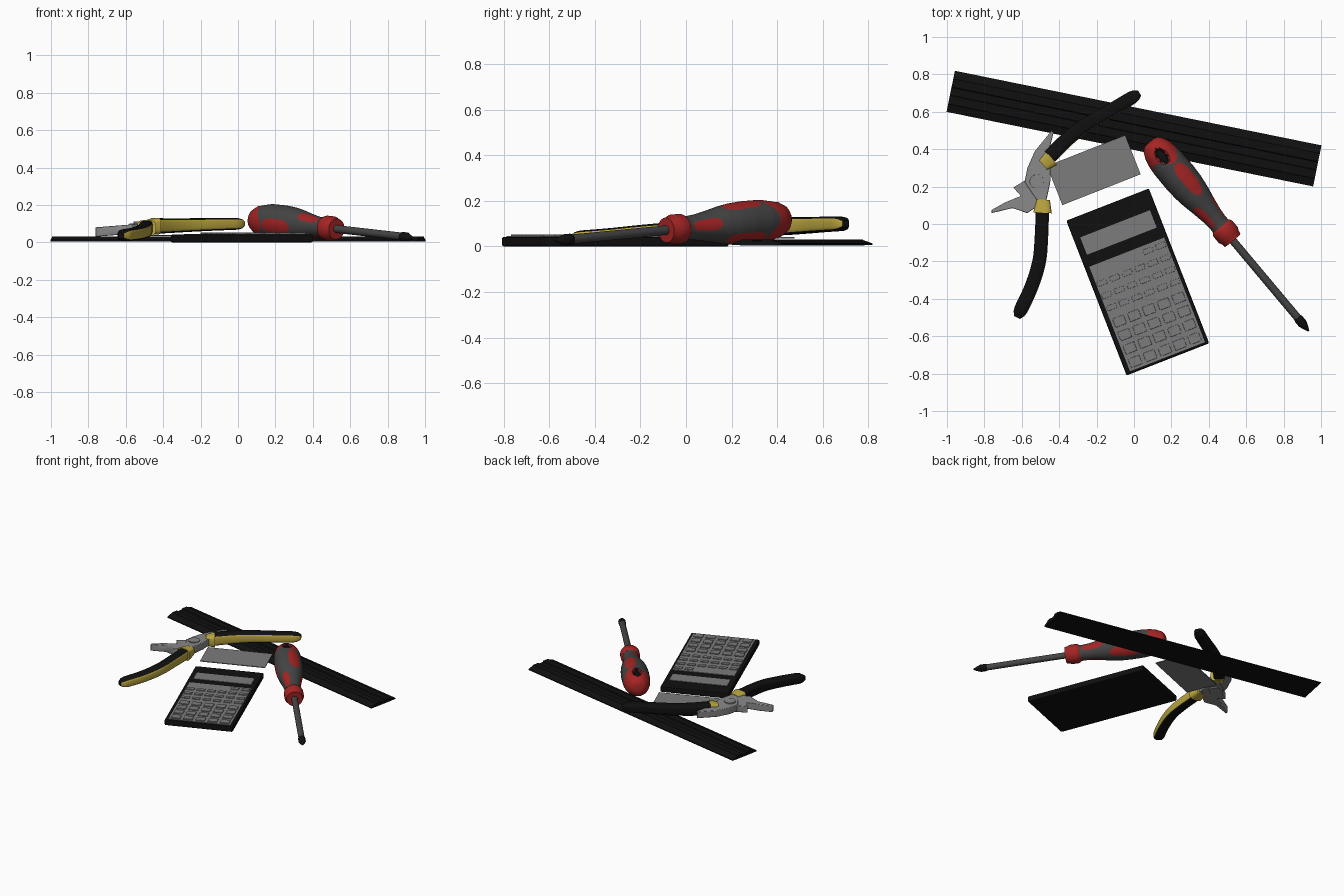
import bpy, bmesh, math
from mathutils import Matrix, Vector, geometry

if "Cube" in bpy.data.objects:
    bpy.data.objects.remove(bpy.data.objects["Cube"])


def material(name, r, g, b):
    m = bpy.data.materials.new(name)
    m.use_nodes = True
    m.diffuse_color = (r, g, b, 1)
    m.node_tree.nodes["Principled BSDF"].inputs["Base Color"].default_value = (r, g, b, 1)
    return m


BLACK = material("black", .005, .005, .005)
GREY = material("panel grey", .2, .2, .2)
STEEL = material("steel", .25, .25, .25)
DARK = material("dark grey", .06, .06, .06)
RED = material("red", .38, .018, .018)
YELLOW = material("yellow", .5, .38, .05)


def finish(bm, name, mats, matrix=Matrix(), smooth=True, bevel=0):
    bmesh.ops.recalc_face_normals(bm, faces=bm.faces)
    mesh = bpy.data.meshes.new(name)
    bm.to_mesh(mesh)
    bm.free()
    ob = bpy.data.objects.new(name, mesh)
    bpy.context.collection.objects.link(ob)
    for m in mats:
        mesh.materials.append(m)
    ob.matrix_world = matrix
    if bevel:
        mod = ob.modifiers.new("Bevel", "BEVEL")
        mod.width, mod.segments = bevel, 2
    if smooth:
        bpy.ops.object.select_all(action="DESELECT")
        ob.select_set(True)
        bpy.context.view_layer.objects.active = ob
        bpy.ops.object.shade_smooth_by_angle(angle=math.radians(35))
    return ob


def box(name, mat, size, centre, matrix=Matrix(), bevel=0):
    bm = bmesh.new()
    bmesh.ops.create_cube(bm, size=1)
    bmesh.ops.scale(bm, vec=size, verts=bm.verts)
    bmesh.ops.translate(bm, vec=centre, verts=bm.verts)
    return finish(bm, name, [mat], matrix, False, bevel)


def skin(bm, rings):
    """Join rings of points with quads and close both ends."""
    loops = [[bm.verts.new(p) for p in ring] for ring in rings]
    n = len(loops[0])
    for a, b in zip(loops, loops[1:]):
        for i in range(n):
            bm.faces.new((a[i], a[(i + 1) % n], b[(i + 1) % n], b[i]))
    bm.faces.new(loops[0])
    bm.faces.new(loops[-1])


def prism(name, mat, outline, z0, z1, slope=0, bevel=0):
    bm = bmesh.new()
    skin(bm, [[(x, y, z + slope * (x + .52)) for x, y in outline] for z in (z0, z1)])
    return finish(bm, name, [mat], bevel=bevel)


def placed(x, y, z, angle, pitch=0):
    return (Matrix.Translation((x, y, z)) @ Matrix.Rotation(math.radians(angle), 4, "Z")
            @ Matrix.Rotation(math.radians(pitch), 4, "Y"))


# Ruler: grooved profile pushed along its length
half = [(.02, .023), (.024, .031), (.068, .031), (.072, .027), (.112, .013), (.112, .006), (.06, .005)]
profile = half + [(-v, z) for v, z in reversed(half)]
bm = bmesh.new()
skin(bm, [[(x, v, z) for v, z in profile] for x in (-1, 1)])
finish(bm, "ruler", [BLACK], placed(0, .51, 0, -11.5), False)

# Card
box("card", GREY, (.45, .225, .005), (0, 0, 0), placed(-.215, .288, .038, 21.5))

# Calculator
calc = placed(.02, -.31, 0, 21.3)
box("calculator_body", BLACK, (.474, .888, .042), (0, 0, .021), calc, .008)
box("calculator_screen", GREY, (.4, .1, .005), (0, .284, .0425), calc)
box("calculator_panel", GREY, (.43, .6, .006), (.003, -.13, .043), calc)
for row in range(4):
    for col in range(6):
        if row > 0 or col > 3:
            box("small_key", GREY, (.054, .028, .008), (-.18 + .073 * col, .136 - .07 * row, .048), calc, .002)
    for col in range(5):
        box("large_key", GREY, (.064, .05, .009), (-.167 + .085 * col, -.16 - .077 * row, .049), calc, .003)


# Screwdriver, turned about its own x axis
def lathe(bm, stations, sides, dent=None):
    rings = []
    for s, r in stations:
        ring = []
        for i in range(sides):
            a = math.tau * i / sides
            k = dent(s, a) if dent else 1
            ring.append((s, r * k * math.sin(a), r * k * math.cos(a)))
        rings.append(ring)
    skin(bm, rings)


def sample(points, step):
    out = []
    for (s0, r0), (s1, r1) in zip(points, points[1:]):
        n = max(1, round((s1 - s0) / step))
        out += [(s0 + (s1 - s0) * i / n, r0 + (r1 - r0) * i / n) for i in range(n)]
    return out + [points[-1]]


def in_hole(s, a):
    return ((s - .095) / .045) ** 2 + (math.sin(a) / .33) ** 2 < 1


def in_patch(s, a, centre, length, first, spread):
    t = (s - centre) / length
    if abs(t) >= 1:
        return False
    off = (math.degrees(a) - first + 60) % 120 - 60
    return abs(off) < spread * (1 - t ** 4) ** .5


driver = placed(.085, .44, .122, -50, 4.2)
grip = [(0, .025), (.006, .045), (.022, .062), (.06, .08), (.1, .089), (.15, .094), (.25, .095), (.32, .091),
        (.38, .083), (.45, .069), (.52, .057), (.57, .053), (.6, .055)]
bm = bmesh.new()
lathe(bm, sample(grip, .009), 96, lambda s, a: .75 if in_hole(s, a) else 1)
for f in bm.faces:
    c = f.calc_center_median()
    a = math.atan2(c.y, c.z)
    if in_hole(c.x, a):
        f.material_index = 2
    elif (c.x < .135 + .03 * math.cos(3 * (a - .35)) or in_patch(c.x, a, .28, .105, 20, 24)
          or in_patch(c.x, a, .5, .075, -40, 24)):
        f.material_index = 1
finish(bm, "screwdriver_grip", [DARK, RED, BLACK], driver)

for name, mat, points, sides in (
        ("screwdriver_collar", RED, [(.59, .055), (.6, .063), (.61, .066), (.655, .066), (.67, .058), (.69, .055)], 40),
        ("screwdriver_shaft", DARK, [(.68, .021), (1.235, .021)], 24),
        ("screwdriver_tip", BLACK, [(1.23, .021), (1.24, .025), (1.275, .025), (1.31, .011), (1.325, .004)], 16)):
    bm = bmesh.new()
    lathe(bm, points, sides)
    finish(bm, name, [mat], driver)


# Pliers: swept grips with a contrasting inner side
def sweep(name, mats, path, widths, heights, inner=0, tip=True):
    pts = [Vector(p) for p in path]
    pts = [pts[0] * 2 - pts[1]] + pts + [pts[-1] * 2 - pts[-2]]
    line = []
    for i in range(1, len(pts) - 2):
        h0, h1 = (pts[i + 1] - pts[i - 1]) / 6, (pts[i + 2] - pts[i]) / 6
        line += geometry.interpolate_bezier(pts[i], pts[i] + h0, pts[i + 1] - h1, pts[i + 1], 9)[:-1]
    line.append(pts[-2])
    rings, side_of, n = [], [], len(line) - 1
    for i, p in enumerate(line):
        d = (line[min(i + 1, n)] - line[max(i - 1, 0)]).normalized()
        side = d.cross(Vector((0, 0, 1))).normalized()
        t = i / n
        k = max(.45, math.sqrt(max(0, 1 - max(0, (t - .92) / .09) ** 2))) if tip else 1
        w = (widths[0] + (widths[1] - widths[0]) * t) * k
        h = (heights[0] + (heights[1] - heights[0]) * t) * k
        ring = []
        for j in range(16):
            a = math.tau * (j + .5) / 16
            c, s = math.cos(a), math.sin(a)
            ring.append(p + side * w * math.copysign(abs(c) ** .5, c)
                        + Vector((0, 0, h * math.copysign(abs(s) ** .5, s))))
        rings.append(ring)
        side_of.append(side)
    bm = bmesh.new()
    skin(bm, rings)
    bm.normal_update()
    bmesh.ops.recalc_face_normals(bm, faces=bm.faces)
    for f in bm.faces:
        c = f.calc_center_median()
        near = min(range(n + 1), key=lambda i: (line[i] - c).length)
        if inner and f.normal.dot(side_of[near]) * inner > .75:
            f.material_index = 1
    return finish(bm, name, mats)


sweep("rear_grip", [BLACK, YELLOW],
      [(-.45, .36, .088), (-.36, .45, .09), (-.26, .528, .093), (-.12, .61, .097), (.03, .7, .1)],
      (.04, .036), (.042, .031), 1)
sweep("front_grip", [BLACK, YELLOW],
      [(-.49, .06, .077), (-.495, -.07, .07), (-.507, -.2, .06), (-.55, -.34, .047), (-.625, -.5, .036)],
      (.036, .038), (.038, .031), -1)
sweep("rear_grip_collar", [YELLOW], [(-.485, .315, .085), (-.44, .352, .087)], (.035, .047), (.034, .045), 0, False)
sweep("front_grip_collar", [YELLOW], [(-.485, .13, .08), (-.489, .06, .077)], (.036, .05), (.032, .042), 0, False)

# Pliers head: two crossing jaws and the pivot
prism("rear_jaw", STEEL, [(-.44, .5), (-.43, .487), (-.455, .39), (-.475, .325), (-.445, .3), (-.448, .22),
                          (-.47, .12), (-.5, .1), (-.555, .18), (-.585, .225), (-.57, .3), (-.53, .39)],
      .055, .105, .08, .004)
prism("front_jaw", STEEL, [(-.762, .075), (-.762, .058), (-.65, .085), (-.57, .058), (-.53, .085), (-.46, .16),
                           (-.45, .24), (-.47, .32), (-.55, .28), (-.585, .232), (-.645, .195), (-.605, .15),
                           (-.69, .115)], .05, .1, .08, .004)
bm = bmesh.new()
bmesh.ops.create_cone(bm, cap_ends=True, segments=32, radius1=.04, radius2=.038, depth=.068)
finish(bm, "pliers_pivot", [STEEL], Matrix.Translation((-.52, .227, .078)))
